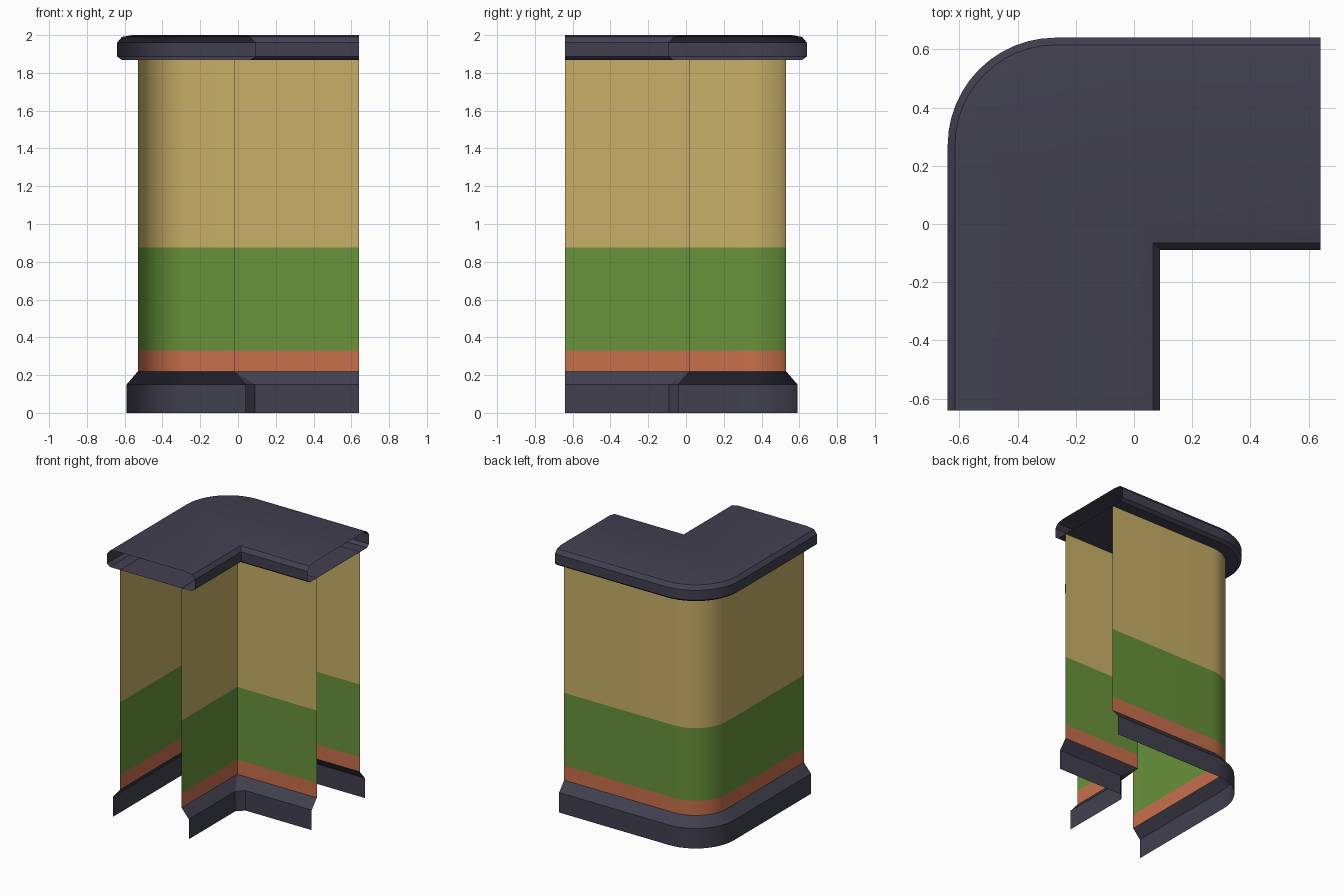
import bpy, bmesh, math

if "Cube" in bpy.data.objects:
    bpy.data.objects.remove(bpy.data.objects["Cube"])

END = 0.64      # where both arms stop (open ends)
SEGS = 12       # segments of the rounded outer corner


def material(name, rgb):
    m = bpy.data.materials.new(name)
    m.diffuse_color = (*rgb, 1)
    m.use_nodes = True
    m.node_tree.nodes["Principled BSDF"].inputs["Base Color"].default_value = m.diffuse_color
    return m


TAN = material("tan plaster", (0.578, 0.434, 0.138))
GREEN = material("green paint", (0.138, 0.287, 0.042))
ORANGE = material("orange stripe", (0.578, 0.162, 0.072))
DARK = material("dark trim", (0.054, 0.051, 0.080))


def outer_path(d):
    """Outer side of the L, pushed out by d, with a round corner."""
    c, r = 0.27, 0.26 + d
    arc = [(-c + r * math.cos(a), c + r * math.sin(a))
           for a in (math.pi / 2 * (1 + i / SEGS) for i in range(SEGS + 1))]
    return [(END, 0.53 + d)] + arc + [(-0.53 - d, -END)]


def inner_path(d, c=0.0):
    """Inner side of the L, pushed out by d, corner chamfered by c."""
    x = -0.02 + d
    return [(x, -END), (x, -x - c), (x + c, -x), (END, -x)]


def strip(bm, loops):
    """Sweep faces between loops given as (points, z), low to high."""
    rows = [[bm.verts.new((x, y, z)) for x, y in pts] for pts, z in loops]
    for lo, hi in zip(rows, rows[1:]):
        for i in range(len(lo) - 1):
            bm.faces.new((lo[i], lo[i + 1], hi[i + 1], hi[i]))
    return rows


def finish(name, bm, mats, rule=None):
    bmesh.ops.remove_doubles(bm, verts=bm.verts, dist=1e-5)
    if rule:
        for f in bm.faces:
            f.material_index = rule(f.calc_center_median().z)
    me = bpy.data.meshes.new(name)
    bm.to_mesh(me)
    bm.free()
    for m in mats:
        me.materials.append(m)
    ob = bpy.data.objects.new(name, me)
    bpy.context.collection.objects.link(ob)
    bpy.ops.object.select_all(action='DESELECT')
    ob.select_set(True)
    bpy.context.view_layer.objects.active = ob
    bpy.ops.object.shade_smooth_by_angle(angle=math.radians(30))


# Walls: thin sheets with painted bands, and the skirting below them
for side, path in (("outer", outer_path), ("inner", inner_path)):
    bm = bmesh.new()
    strip(bm, [(path(0), z) for z in (0.22, 0.33, 0.875, 1.87)])
    finish(side + "_wall", bm, [ORANGE, GREEN, TAN],
           lambda z: 0 if z < 0.33 else 1 if z < 0.875 else 2)

    bm = bmesh.new()
    foot = outer_path(0.06) if side == "outer" else inner_path(0.06, 0.05)
    strip(bm, [(foot, 0), (foot, 0.15), (path(0), 0.22)])
    finish(side + "_skirting", bm, [DARK])

# Cap: bevelled slab, hollow with open ends
profile = [(0.085, 1.868), (0.11, 1.887), (0.11, 1.96), (0.085, 1.99), (0.03, 2.0)]
bm = bmesh.new()
out = strip(bm, [(outer_path(d), z) for d, z in profile])
inn = strip(bm, [(inner_path(d), z) for d, z in profile])
bm.faces.new(out[-1] + inn[-1])
bm.faces.new((out[0] + inn[0])[::-1])
finish("wall_cap", bm, [DARK])
